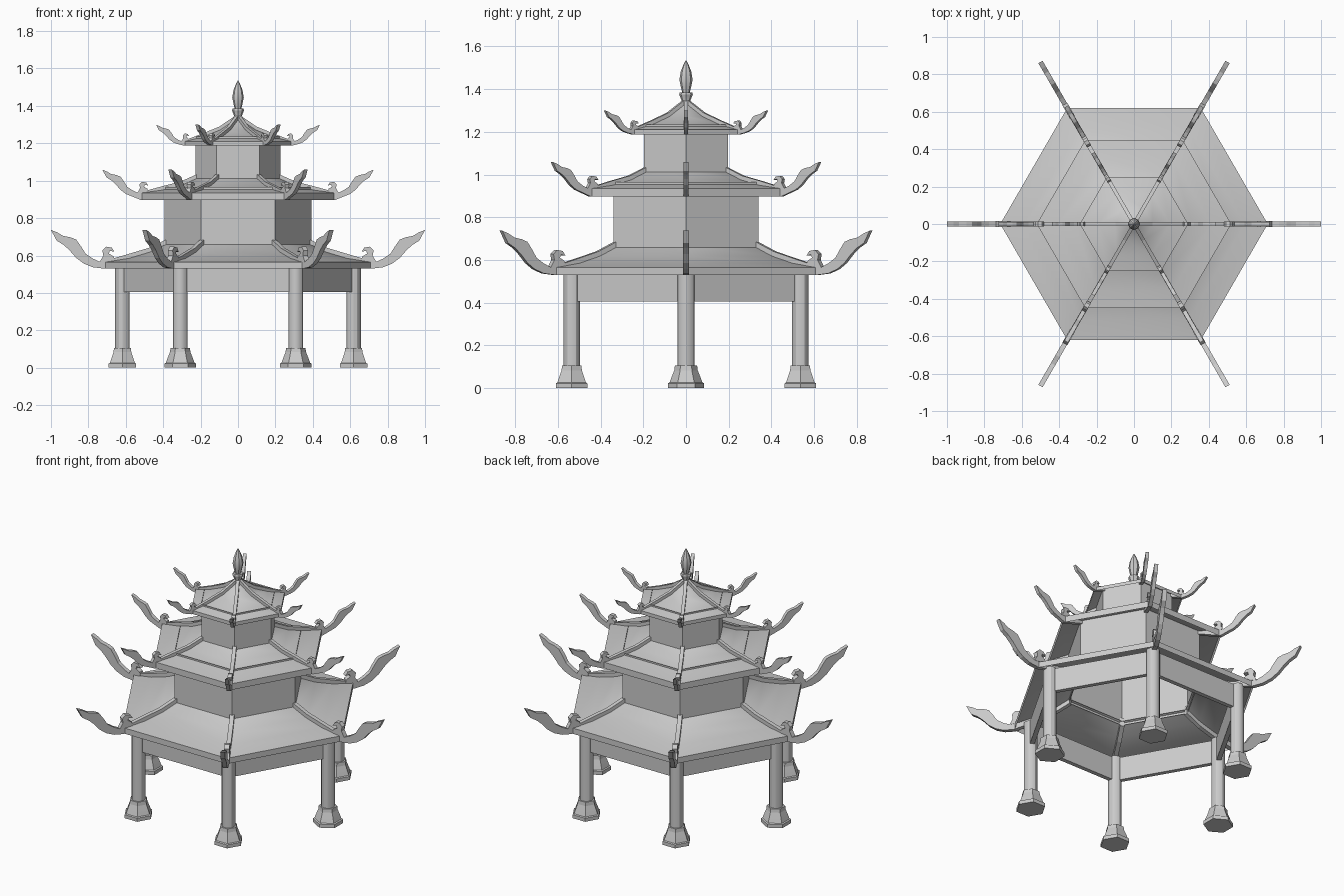
import bpy, bmesh, math
from mathutils import Matrix

cube = bpy.data.objects.get("Cube")
if cube:
    bpy.data.objects.remove(cube)

stone = bpy.data.materials.new("pale_grey")
stone.use_nodes = True
GREY = (0.6, 0.6, 0.6, 1)
stone.diffuse_color = GREY
stone.node_tree.nodes["Principled BSDF"].inputs["Base Color"].default_value = GREY


def finish(name, bm, smooth=True):
    bmesh.ops.recalc_face_normals(bm, faces=bm.faces)
    mesh = bpy.data.meshes.new(name)
    bm.to_mesh(mesh)
    bm.free()
    obj = bpy.data.objects.new(name, mesh)
    bpy.context.collection.objects.link(obj)
    mesh.materials.append(stone)
    if smooth:
        bpy.ops.object.select_all(action='DESELECT')
        bpy.context.view_layer.objects.active = obj
        obj.select_set(True)
        bpy.ops.object.shade_smooth_by_angle(angle=math.radians(30))
    return obj


def turned(name, profile, sides=6, at=(0, 0), turn=0.0, loop=False, cap=False, smooth=True):
    """Sweep a (radius, height) profile round a vertical axis."""
    bm = bmesh.new()
    rings = []
    for r, z in profile:
        angles = [turn + math.tau * i / sides for i in range(sides)]
        rings.append([bm.verts.new((at[0] + r * math.cos(a), at[1] + r * math.sin(a), z))
                      for a in angles])
    pairs = list(zip(rings, rings[1:]))
    if loop:
        pairs.append((rings[-1], rings[0]))
    for low, high in pairs:
        for i in range(sides):
            j = (i + 1) % sides
            bm.faces.new((low[i], low[j], high[j], high[i]))
    if cap:
        bm.faces.new(rings[0])
        bm.faces.new(rings[-1])
    return finish(name, bm, smooth)


def plate(name, outline, width, angle):
    """Extrude a (radius, height) outline sideways and turn it to a corner."""
    bm = bmesh.new()
    face = bm.faces.new([bm.verts.new((r, -width / 2, z)) for r, z in outline])
    new = bmesh.ops.extrude_face_region(bm, geom=[face])["geom"]
    verts = [v for v in new if isinstance(v, bmesh.types.BMVert)]
    bmesh.ops.translate(bm, verts=verts, vec=(0, width, 0))
    bmesh.ops.triangulate(bm, faces=[f for f in bm.faces if len(f.verts) > 4])
    bmesh.ops.transform(bm, matrix=Matrix.Rotation(angle, 4, 'Z'), verts=bm.verts)
    return finish(name, bm, False)


# Upturned eave bracket and small horn, relative to the eave corner
ARM_TOP = [(0.02, 0.0), (0.06, 0.018), (0.10, 0.045), (0.125, 0.085), (0.15, 0.12),
           (0.18, 0.132), (0.22, 0.14), (0.25, 0.158), (0.285, 0.172)]
ARM_LOW = [(0.255, 0.115), (0.215, 0.09), (0.185, 0.062), (0.15, 0.022), (0.11, -0.008),
           (0.06, -0.028)]
HORN = [(-0.055, 0.005), (-0.05, 0.03), (-0.025, 0.045), (-0.03, 0.06), (-0.055, 0.055),
        (-0.04, 0.077), (-0.01, 0.082), (0.01, 0.062), (0.005, 0.035), (0.025, 0.0)]

# Roofs: slope profile, fascia bottom, bracket scale
ROOFS = {
    "lower": ([(0.38, 0.665), (0.48, 0.618), (0.59, 0.585), (0.715, 0.565)], 0.53, 1.0),
    "middle": ([(0.22, 1.015), (0.31, 0.975), (0.41, 0.95), (0.52, 0.935)], 0.897, 0.72),
    "upper": ([(0.015, 1.33), (0.10, 1.272), (0.19, 1.235), (0.29, 1.21)], 1.188, 0.52),
}
for tier, (slope, bottom, s) in ROOFS.items():
    er, ez = slope[-1]
    turned(tier + "_roof", slope + [(er, bottom)])
    lift = 0.012 + 0.01 * s
    ridge = [(r, z + lift) for r, z in slope[:-1]]
    under = [(r, z - 0.03 * s) for r, z in reversed(slope[:-1])]
    arm = [(er + x * s, ez + z * s) for x, z in ARM_TOP + ARM_LOW]
    horn = [(er + x * s, ez + z * s) for x, z in HORN]
    for k in range(6):
        a = math.tau * k / 6
        plate(f"{tier}_ridge_{k}", ridge + arm + [(er, bottom)] + under, 0.012 + 0.014 * s, a)
        plate(f"{tier}_horn_{k}", horn, 0.012 + 0.018 * s, a)

# Walls between the roofs
turned("lower_wall", [(0.393, 0.645), (0.393, 0.965)], smooth=False)
turned("upper_wall", [(0.228, 1.0), (0.228, 1.235)], smooth=False)

# Beam ring carried by the columns
turned("beam_ring", [(0.63, 0.405), (0.63, 0.55), (0.60, 0.55), (0.60, 0.405)],
       loop=True, smooth=False)

# Columns on hexagonal feet
for k in range(6):
    a = math.tau * k / 6
    at = (0.618 * math.cos(a), 0.618 * math.sin(a))
    turn = math.pi / 2 if k % 3 == 0 else 0
    turned(f"column_{k}", [(0.039, 0.09), (0.039, 0.555)], 12, at, cap=True)
    turned(f"column_foot_{k}", [(0.085, 0), (0.085, 0.022), (0.077, 0.026), (0.068, 0.05),
                                (0.055, 0.083), (0.052, 0.105)], 6, at, turn, cap=True, smooth=False)

# Finial
turned("finial", [(0.02, 1.31), (0.02, 1.345), (0.032, 1.375), (0.03, 1.385), (0.018, 1.385),
                  (0.024, 1.41), (0.031, 1.445), (0.024, 1.485), (0.01, 1.52), (0.002, 1.535)],
       8, cap=True)
